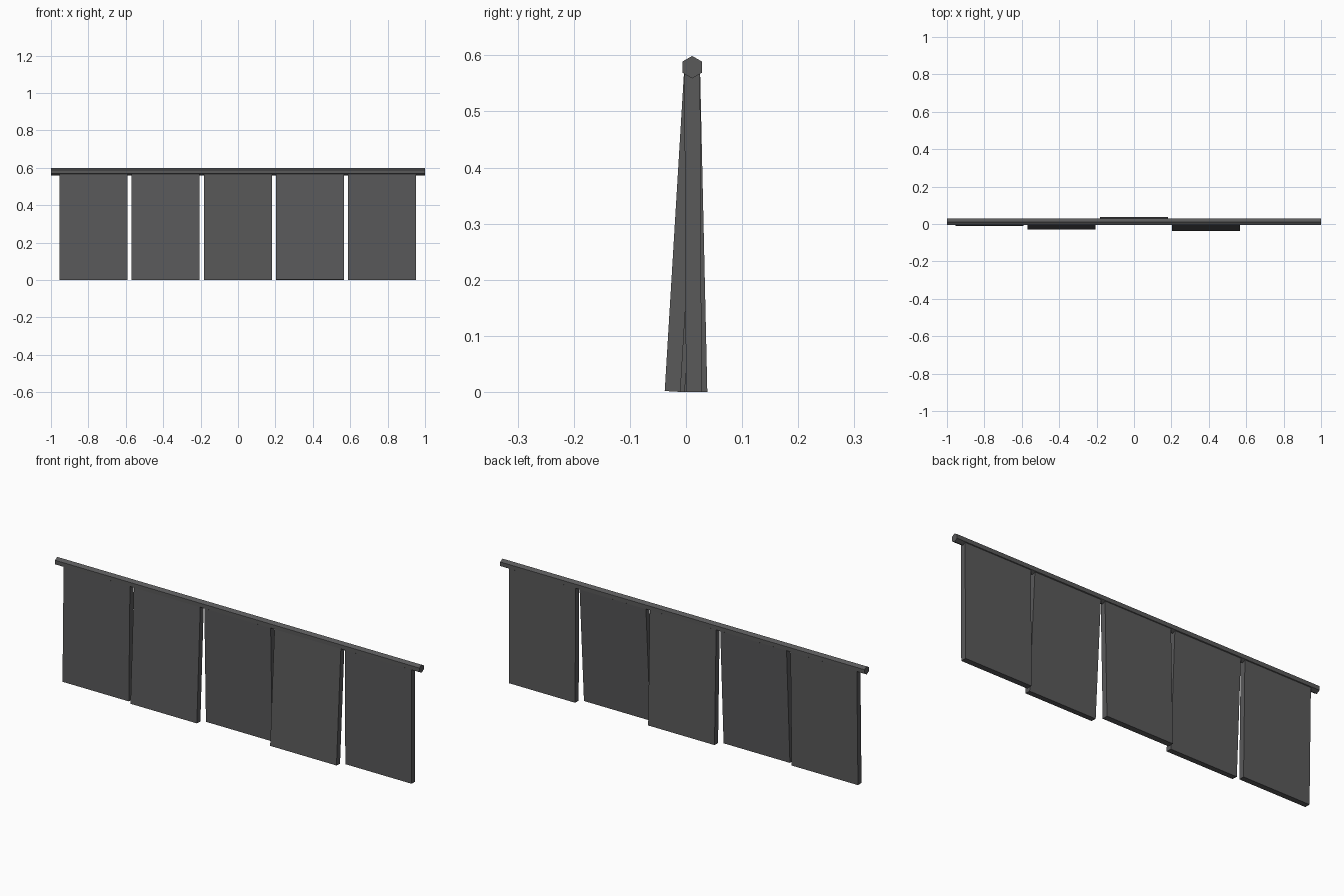
import bpy
import bmesh
from math import atan2
from mathutils import Matrix, Vector

cube = bpy.data.objects.get("Cube")
if cube:
    bpy.data.objects.remove(cube, do_unlink=True)

ROD_Y, ROD_Z, ROD_R = 0.011, 0.579, 0.02
WIDTH, THICK, PITCH = 0.364, 0.028, 0.386


def make_material(name, colour):
    mat = bpy.data.materials.new(name)
    mat.use_nodes = True
    mat.diffuse_color = colour
    mat.node_tree.nodes["Principled BSDF"].inputs["Base Color"].default_value = colour
    return mat


def add_object(name, bm, mat):
    mesh = bpy.data.meshes.new(name)
    bm.to_mesh(mesh)
    bm.free()
    mesh.materials.append(mat)
    obj = bpy.data.objects.new(name, mesh)
    bpy.context.collection.objects.link(obj)
    return obj


grey = make_material("dark_grey", (0.1, 0.1, 0.102, 1))

# Hexagonal rod along x, with a corner pointing up
bm = bmesh.new()
bmesh.ops.create_cone(bm, cap_ends=True, segments=6, radius1=ROD_R, radius2=ROD_R, depth=2)
turn = Matrix.Rotation(atan2(1, 0), 4, 'Y')
bmesh.ops.transform(bm, matrix=turn, verts=bm.verts)
top = max(v.co.z for v in bm.verts)
if top < ROD_R * 0.95:
    bmesh.ops.rotate(bm, matrix=Matrix.Rotation(atan2(1, 0), 3, 'X'), verts=bm.verts)
bmesh.ops.translate(bm, vec=(0, ROD_Y, ROD_Z), verts=bm.verts)
add_object("hanging_rod", bm, grey)

# Five flaps hung from the rod, each swung by a different amount at its foot
for i, foot_y in enumerate((0.002, -0.016, 0.024, -0.024, 0.014)):
    bm = bmesh.new()
    bmesh.ops.create_cube(bm, size=1)
    bmesh.ops.scale(bm, vec=(WIDTH, THICK, ROD_Z), verts=bm.verts)
    bmesh.ops.translate(bm, vec=(0, 0, -ROD_Z / 2), verts=bm.verts)
    swing = atan2(foot_y - ROD_Y, ROD_Z)
    bmesh.ops.rotate(bm, matrix=Matrix.Rotation(swing, 3, 'X'), verts=bm.verts)
    bmesh.ops.translate(bm, vec=Vector(((i - 2) * PITCH - 0.001, ROD_Y, ROD_Z)), verts=bm.verts)
    add_object(f"flap_{i + 1}", bm, grey)
